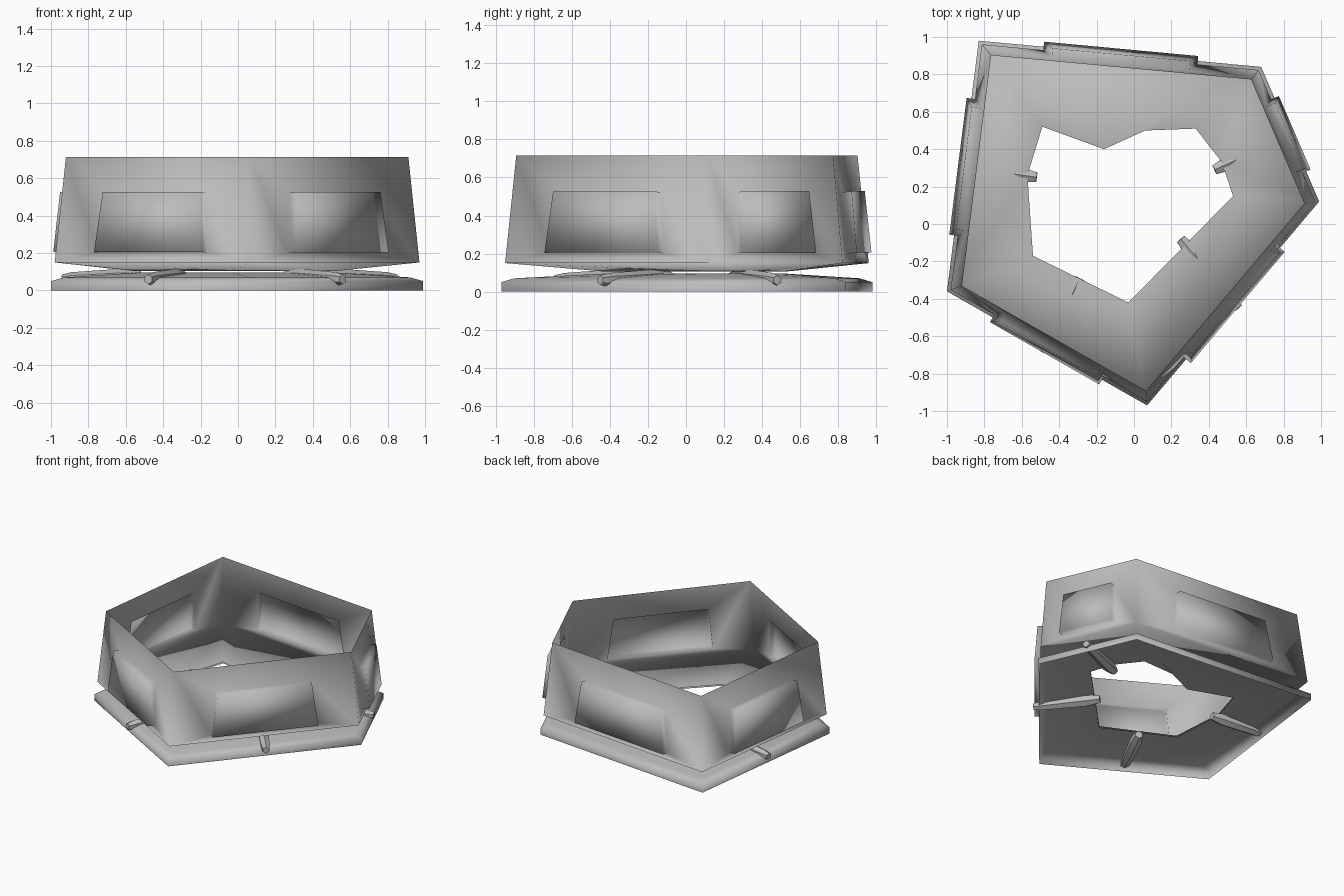
import bpy, bmesh
from mathutils import Vector

cube = bpy.data.objects.get("Cube")
if cube:
    bpy.data.objects.remove(cube)

GREY = (0.5, 0.5, 0.5, 1)
mat = bpy.data.materials.new("plain grey")
mat.use_nodes = True
mat.diffuse_color = GREY
mat.node_tree.nodes["Principled BSDF"].inputs["Base Color"].default_value = GREY

# Five outer corners and the ragged floor opening, both counter-clockwise
CORNERS = [(-0.83, 0.98), (-1, -0.36), (0.07, -0.97), (0.99, 0.12), (0.68, 0.84)]
OPENING = [(-0.49, 0.52), (-0.57, 0.26), (-0.54, -0.17), (-0.03, -0.42), (0.53, 0.15),
           (0.47, 0.33), (0.33, 0.51), (0.06, 0.5), (-0.16, 0.4)]


def ring(bm, points, scale, z):
    return [bm.verts.new((x * scale, y * scale, z)) for x, y in points]


def band(bm, a, b):
    """Quads between two rings of equal length."""
    n = len(a)
    for i in range(n):
        j = (i + 1) % n
        bm.faces.new((a[i], a[j], b[j], b[i]))


def sheet(bm, outer, inner):
    """Faces from the corner ring to the opening, each point joined to its nearest corner."""
    near = [min(outer, key=lambda v: (v.co.xy - p.co.xy).length) for p in inner]
    for i in range(len(inner)):
        j = (i + 1) % len(inner)
        loop = [near[i], near[j], inner[j], inner[i]]
        bm.faces.new(list(dict.fromkeys(loop)))


def finish(bm, name):
    mesh = bpy.data.meshes.new(name)
    for f in bm.faces:
        f.smooth = True
    bm.to_mesh(mesh)
    bm.free()
    mesh.materials.append(mat)
    obj = bpy.data.objects.new(name, mesh)
    bpy.context.collection.objects.link(obj)
    return obj


# Bowl: tapered walls with a raised panel on every side, and a sloping floor
bm = bmesh.new()
low = ring(bm, CORNERS, 0.98, 0.15)
high = ring(bm, CORNERS, 0.92, 0.715)
for i in range(5):
    j = (i + 1) % 5
    wall = [low[i], low[j], high[j], high[i]]
    a, b, c, d = [v.co for v in wall]
    out = (b - a).cross(d - a).normalized() * 0.05

    def on_wall(s, t):
        return a.lerp(b, s).lerp(d.lerp(c, s), t)

    spots = [on_wall(s, t) for s, t in ((0.22, 0.09), (0.78, 0.09), (0.76, 0.66), (0.24, 0.66))]
    frame = [bm.verts.new(p) for p in spots]
    panel = [bm.verts.new(p + out) for p in spots]
    band(bm, wall, frame)
    band(bm, frame, panel)
    bm.faces.new(panel)
sheet(bm, low, ring(bm, OPENING, 1, 0.105))
finish(bm, "bowl")

# Base: upright rim, rounded shoulder and underside plate
bm = bmesh.new()
foot = ring(bm, CORNERS, 1, 0)
lip = ring(bm, CORNERS, 1, 0.05)
shoulder = ring(bm, CORNERS, 0.93, 0.07)
band(bm, foot, lip)
band(bm, lip, shoulder)
sheet(bm, shoulder, ring(bm, OPENING, 1, 0.095))
finish(bm, "base_plate")

# Pegs: tapered struts from the rim inward, under every side but the back
PEGS = [("left_side_peg", (0.85, 0.48), (0.43, 0.29)),
        ("front_left_peg", (0.56, -0.45), (0.25, -0.08)),
        ("front_right_peg", (-0.48, -0.69), (-0.29, -0.29)),
        ("right_side_peg", (-0.94, 0.31), (-0.52, 0.25))]
for name, start, end in PEGS:
    p, q = Vector((*start, 0.06)), Vector((*end, 0.075))
    turn = (q - p).to_track_quat("Z", "Y")
    bm = bmesh.new()
    rings = []
    for t, r in ((0, 0.026), (0.12, 0.036), (0.8, 0.046), (1, 0.03)):
        centre = p.lerp(q, t)
        section = bmesh.ops.create_circle(bm, segments=6, radius=r)["verts"]
        for v in section:
            v.co = centre + turn @ v.co
        rings.append(section)
    for k in range(3):
        band(bm, rings[k], rings[k + 1])
    bm.faces.new(rings[0])
    bm.faces.new(rings[-1])
    bmesh.ops.recalc_face_normals(bm, faces=bm.faces)
    peg = finish(bm, name)
    bpy.ops.object.select_all(action="DESELECT")
    peg.select_set(True)
    bpy.context.view_layer.objects.active = peg
    bpy.ops.object.shade_smooth_by_angle()
